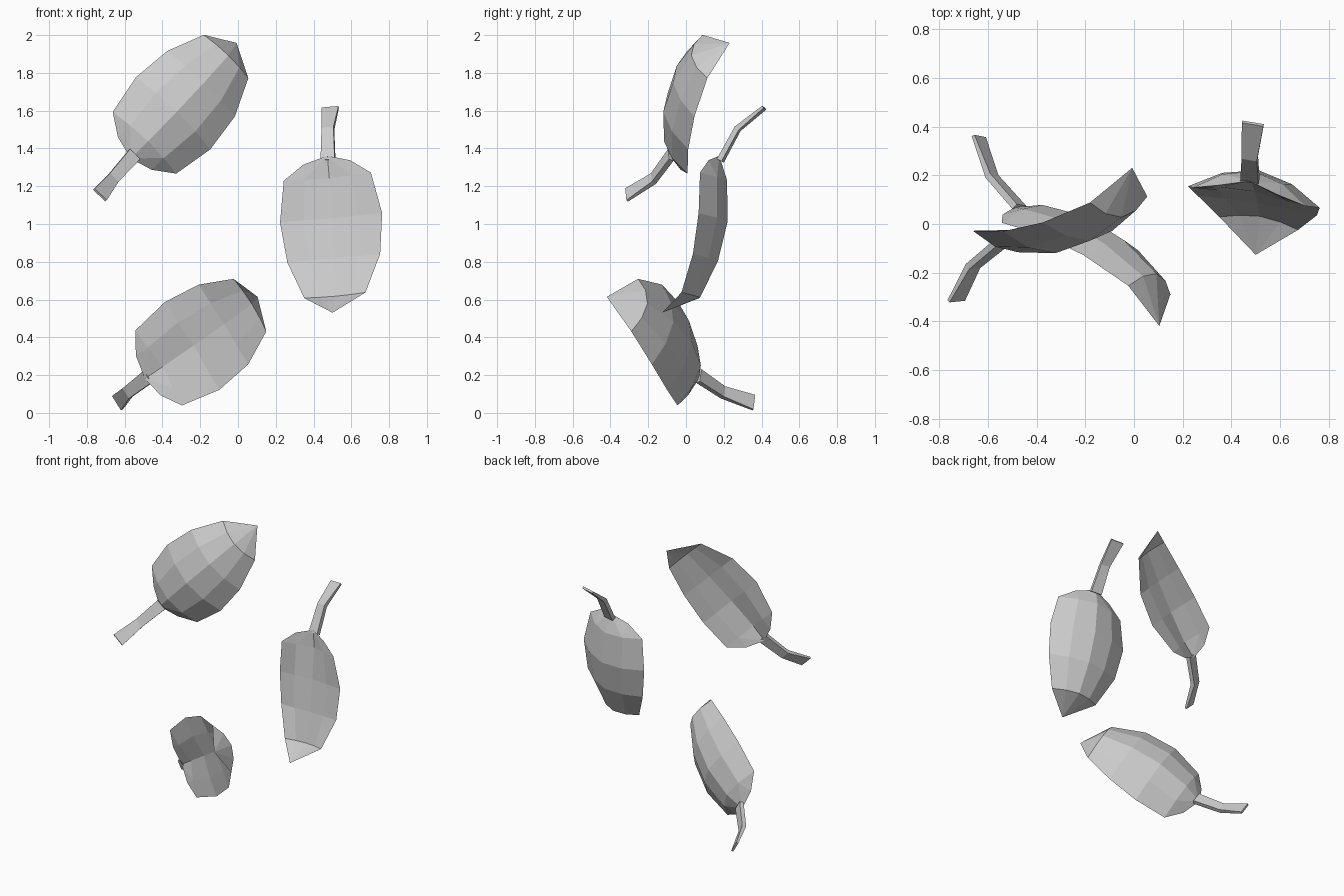
import bpy, bmesh, math
from mathutils import Vector

if "Cube" in bpy.data.objects:
    bpy.data.objects.remove(bpy.data.objects["Cube"])

# Blade rows: distance along leaf, half width, depth at edge,
# inner / centre column of the domed back, inner / centre column of the shallow front
ROWS = [(0.00, 0.235, 0.00, 0.075, 0.108, 0.02, 0.06),
        (0.215, 0.275, 0.037, 0.115, 0.150, 0.04, 0.06),
        (0.432, 0.25, 0.04, 0.105, 0.135, 0.045, 0.05),
        (0.638, 0.165, 0.00, 0.052, 0.074, 0.02, 0.03)]
BASE, TIP = (0, -0.12, 0.045), (0, 0.75, -0.113)
RIM = (0.125, -0.08, 0.014)
# Stem rings: along, depth, tilt in degrees, half width, half thickness
STEM = [(-0.095, 0.055, 20, 0.038, 0.014),
        (-0.277, 0.117, 30, 0.032, 0.014),
        (-0.410, 0.238, 42, 0.045, 0.007)]


def make_object(name, bm, frame):
    bmesh.ops.recalc_face_normals(bm, faces=bm.faces)
    origin, w, l, n = frame
    for v in bm.verts:
        v.co = origin + w * v.co.x + l * v.co.y + n * v.co.z
    mesh = bpy.data.meshes.new(name)
    bm.to_mesh(mesh)
    bm.free()
    ob = bpy.data.objects.new(name, mesh)
    bpy.context.collection.objects.link(ob)


def blade(name, frame):
    bm = bmesh.new()
    base, tip = bm.verts.new(BASE), bm.verts.new(TIP)
    rim_l = bm.verts.new((-RIM[0], RIM[1], RIM[2]))
    rim_r = bm.verts.new(RIM)
    edges = [[bm.verts.new((s * r[1], r[0], r[2])) for s in (-1, 1)] for r in ROWS]
    # back and front sheets share the outer edge
    for k in (3, 5):
        grid = []
        for (left, right), r in zip(edges, ROWS):
            mid = [bm.verts.new((r[1] * f, r[0], d)) for f, d in
                   ((-0.53, r[k]), (0, r[k + 1]), (0.53, r[k]))]
            grid.append([left] + mid + [right])
        for a, b in zip(grid, grid[1:]):
            for i in range(4):
                bm.faces.new((a[i], a[i + 1], b[i + 1], b[i]))
        # fans closing the base and the tip
        top, low = grid[0], grid[-1]
        for f in ((rim_l, top[1], top[0]), (base, top[1], rim_l), (base, top[2], top[1]),
                  (base, top[3], top[2]), (base, rim_r, top[3]), (rim_r, top[4], top[3])):
            bm.faces.new(f)
        for i in range(4):
            bm.faces.new((low[i], low[i + 1], tip))
    make_object(name, bm, frame)


def stem(name, frame):
    bm = bmesh.new()
    rings = []
    for along, depth, tilt, hw, ht in STEM:
        s, c = math.sin(math.radians(tilt)) * ht, math.cos(math.radians(tilt)) * ht
        rings.append([bm.verts.new((x * hw, along + k * s, depth + k * c))
                      for x, k in ((-1, -1), (1, -1), (1, 1), (-1, 1))])
    for a, b in zip(rings, rings[1:]):
        for i in range(4):
            j = (i + 1) % 4
            bm.faces.new((a[i], a[j], b[j], b[i]))
    bm.faces.new(rings[0])
    bm.faces.new(rings[-1])
    make_object(name, bm, frame)


# Three identical leaves: origin, width direction, length direction
LEAVES = {"right": ((0.473, 0.112, 1.25), (0.54, -0.09, 0.04), (0.04, -0.11, -0.63)),
          "upper": ((-0.495, -0.01, 1.43), (0.39, 0.04, -0.40), (0.43, 0.11, 0.455)),
          "lower": ((-0.42, -0.02, 0.238), (-0.29, 0.06, 0.46), (0.48, -0.25, 0.33))}
for key, (o, w, l) in LEAVES.items():
    l = Vector(l).normalized()
    w = Vector(w)
    w = (w - l * w.dot(l)).normalized()
    frame = (Vector(o), w, l, w.cross(l))
    blade(key + "_leaf_blade", frame)
    stem(key + "_leaf_stem", frame)
